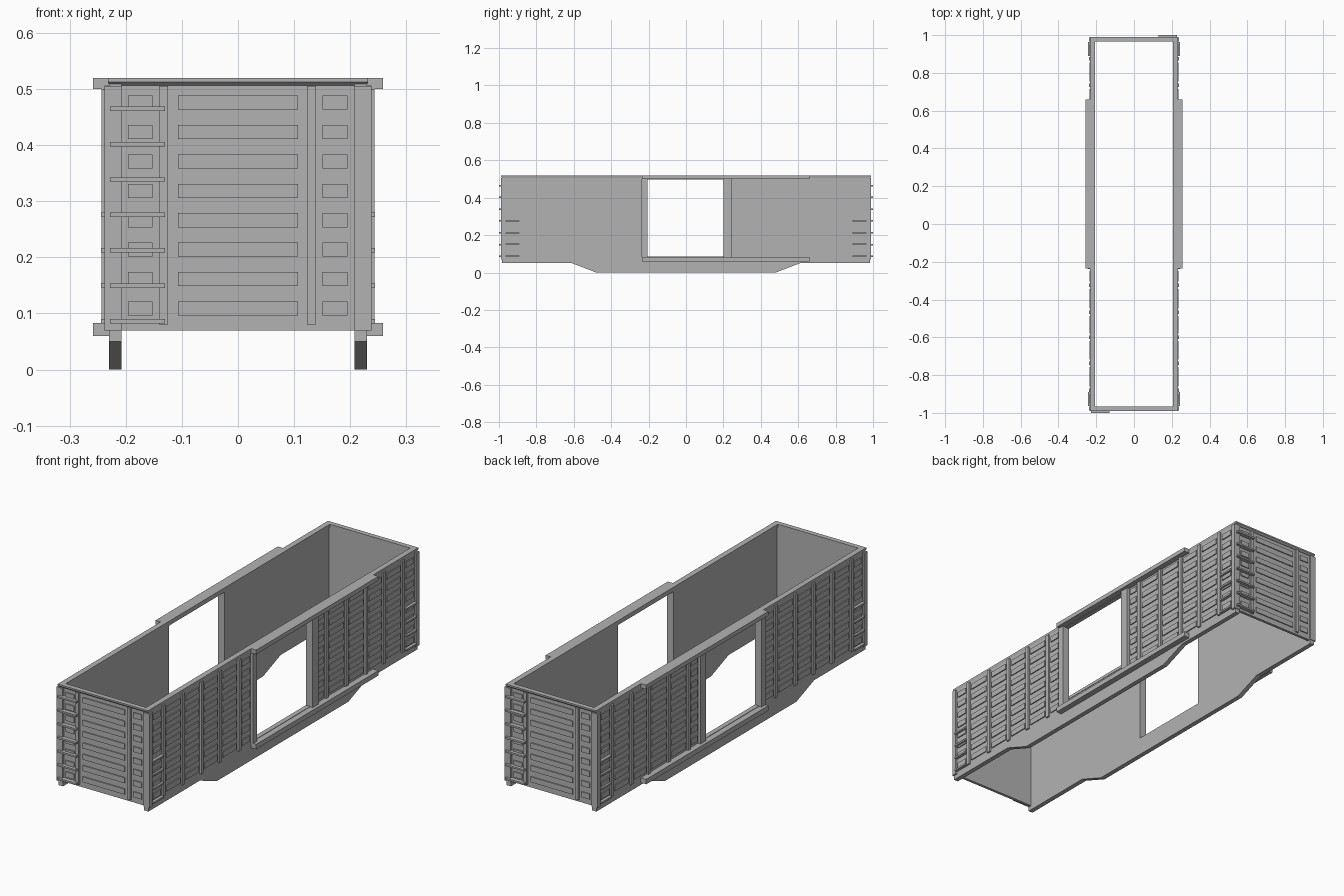
import bpy, bmesh
from math import pi

if "Cube" in bpy.data.objects:
    bpy.data.objects.remove(bpy.data.objects["Cube"])

GREY = bpy.data.materials.new("primer_grey")
GREY.use_nodes = True
GREY.diffuse_color = (0.45, 0.45, 0.45, 1)
GREY.node_tree.nodes["Principled BSDF"].inputs["Base Color"].default_value = GREY.diffuse_color

WALL, POST = 0.230, 0.238        # outer faces of side wall and its posts
END, END_POST = 0.980, 0.988     # outer faces of end wall and its posts
ROWS = [0.109 + 0.0524 * i for i in range(8)]   # heights of the pressed ribs


def finish(name, bm, mirror=False):
    bmesh.ops.recalc_face_normals(bm, faces=bm.faces)
    mesh = bpy.data.meshes.new(name)
    bm.to_mesh(mesh)
    bm.free()
    mesh.materials.append(GREY)
    ob = bpy.data.objects.new(name, mesh)
    bpy.context.collection.objects.link(ob)
    if mirror:
        ob.modifiers.new("other_side", 'MIRROR').use_axis = (True, False, False)
    return ob


def boxes(name, spans, mirror=False):
    """One object made of boxes, each given as (x0, x1, y0, y1, z0, z1)."""
    bm = bmesh.new()
    for x0, x1, y0, y1, z0, z1 in spans:
        for v in bmesh.ops.create_cube(bm, size=1)["verts"]:
            v.co = ((x0 + x1) / 2 + v.co.x * (x1 - x0),
                    (y0 + y1) / 2 + v.co.y * (y1 - y0),
                    (z0 + z1) / 2 + v.co.z * (z1 - z0))
    return finish(name, bm, mirror)


def both_ends(name, spans):
    """Front part plus a copy turned half round for the back."""
    front = boxes("front_" + name, spans)
    back = bpy.data.objects.new("back_" + name, front.data)
    back.rotation_euler.z = pi
    bpy.context.collection.objects.link(back)


# Side walls: fish-belly outline with a door opening
bm = bmesh.new()
outline = [(-0.985, 0.05), (-0.61, 0.05), (-0.48, 0), (0.48, 0),
           (0.61, 0.05), (0.985, 0.05), (0.985, 0.51), (-0.985, 0.51)]
door = [(-0.207, 0.085), (0.2, 0.085), (0.2, 0.498), (-0.207, 0.498)]
for loop in (outline, door):
    vs = [bm.verts.new((WALL, y, z)) for y, z in loop]
    for a, b in zip(vs, vs[1:] + vs[:1]):
        bm.edges.new((a, b))
bmesh.ops.triangle_fill(bm, edges=bm.edges[:], use_beauty=True)
out = bmesh.ops.extrude_face_region(bm, geom=bm.faces[:])
for v in out["geom"]:
    if isinstance(v, bmesh.types.BMVert):
        v.co.x = 0.208
finish("side_wall", bm, mirror=True)

# Side posts, door jambs and corner posts
posts = [-0.88, -0.737, -0.6, -0.467, -0.325, 0.315, 0.46, 0.605, 0.735, 0.875]
boxes("side_posts", [(WALL - 0.004, POST, y - 0.009, y + 0.009, 0.082, 0.506) for y in posts], True)
boxes("door_jambs", [(WALL - 0.004, 0.243, y0, y1, 0.082, 0.5)
                     for y0, y1 in ((-0.238, -0.207), (0.2, 0.242))], True)
boxes("corner_posts", [(0.207, POST, y0, y1, 0.07, 0.505)
                       for y0, y1 in ((-END_POST, -0.965), (0.965, END_POST))], True)

# Pressed ribs between the side posts
edges = [-0.974] + posts[:5] + [-0.23]
bays = list(zip(edges, edges[1:]))
edges = [0.233] + posts[5:] + [0.974]
bays += list(zip(edges, edges[1:]))
boxes("side_ribs", [(WALL - 0.004, 0.235, a + 0.02, b - 0.02, z - 0.013, z + 0.013)
                    for a, b in bays for z in ROWS], True)

# Short ladders on the side corners
boxes("side_ladder_rungs", [(WALL - 0.004, 0.244, y - 0.037, y + 0.037, z - 0.004, z + 0.004)
                            for y in (-0.927, 0.927)
                            for z in (0.086, 0.15, 0.213, 0.276)], True)

# Door tracks above and below the opening
boxes("door_tracks", [(WALL - 0.004, 0.258, -0.235, 0.66, z0, z1)
                      for z0, z1 in ((0.06, 0.083), (0.5, 0.52))], True)

# End walls with posts, pressed ribs and an offset ladder
both_ends("wall", [(-0.225, 0.225, -END, -0.967, 0.07, 0.51)])
both_ends("posts", [(x - 0.008, x + 0.008, -END_POST, -0.975, 0.08, 0.505)
                    for x in (-0.133, 0.131)])
both_ends("ribs", [(x - w, x + w, -0.985, -0.975, z - 0.0125, z + 0.0125)
                   for x, w in ((-0.174, 0.022), (0, 0.107), (0.173, 0.022)) for z in ROWS])
both_ends("ladder_rungs", [(-0.228, -0.13, -1, -0.978, z - 0.004, z + 0.004)
                           for z in [0.086 + 0.0632 * i for i in range(7)]])

# Top rim: a square tube ring with a chamfered underside
bm = bmesh.new()
section = [(0.206, 0.967, 0.506), (0.229, 0.982, 0.506), (0.232, 0.99, 0.513),
           (0.232, 0.99, 0.52), (0.206, 0.967, 0.52)]
rings = [[bm.verts.new((x * sx, y * sy, z)) for x, y, z in section]
         for sx, sy in ((1, 1), (-1, 1), (-1, -1), (1, -1))]
for r, s in zip(rings, rings[1:] + rings[:1]):
    for i in range(len(section)):
        bm.faces.new((r[i - 1], r[i], s[i], s[i - 1]))
finish("top_rim", bm)
